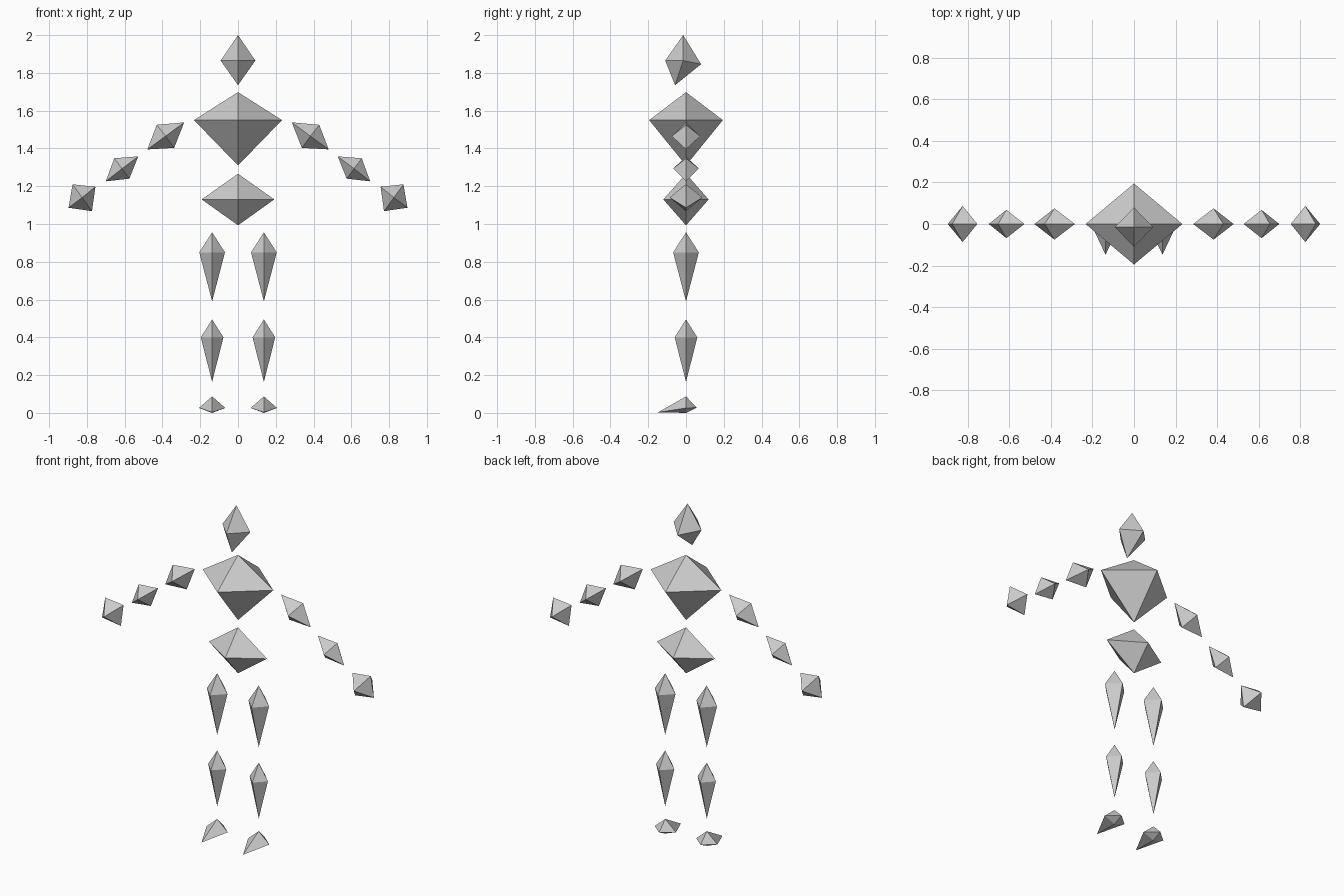
import bpy
import bmesh
from mathutils import Vector

cube = bpy.data.objects.get("Cube")
if cube:
    bpy.data.objects.remove(cube, do_unlink=True)

grey = bpy.data.materials.new("plain grey")
grey.use_nodes = True
colour = (0.6, 0.6, 0.6, 1)
grey.diffuse_color = colour
grey.node_tree.nodes["Principled BSDF"].inputs["Base Color"].default_value = colour


def octahedron(name, poles, ring, mirror=False):
    """Two poles joined to a ring of four corners, all faces flat."""
    sides = (("left_", 1), ("right_", -1)) if mirror else (("", 1),)
    for prefix, sign in sides:
        bm = bmesh.new()
        place = lambda p: bm.verts.new(Vector((sign * p[0], p[1], p[2])))
        ends = [place(p) for p in poles]
        corners = [place(p) for p in ring]
        for end in ends:
            for i, corner in enumerate(corners):
                bm.faces.new((end, corner, corners[(i + 1) % len(corners)]))
        bmesh.ops.recalc_face_normals(bm, faces=bm.faces)
        mesh = bpy.data.meshes.new(prefix + name)
        bm.to_mesh(mesh)
        bm.free()
        mesh.materials.append(grey)
        bpy.context.collection.objects.link(bpy.data.objects.new(prefix + name, mesh))


def upright(name, x, bottom, middle, top, width, depth, mirror=False):
    """Vertical gem with a level waist."""
    ring = [(x + width, 0, middle), (x, depth, middle),
            (x - width, 0, middle), (x, -depth, middle)]
    octahedron(name, [(x, 0, top), (x, 0, bottom)], ring, mirror)


def arm_gem(name, inner, upper, outer, lower, depth):
    """Tilted gem: four corners in the x-z plane, poles front and back."""
    ring = [(x, 0, z) for x, z in (inner, upper, outer, lower)]
    centre = sum((Vector(p) for p in ring), Vector()) / len(ring)
    offset = Vector((0, depth, 0))
    octahedron(name, [centre - offset, centre + offset], ring, True)


# Head, tilted slightly forward
octahedron("head", [(0, -0.015, 2.0), (0, -0.058, 1.735)],
           [(0.092, -0.015, 1.865), (0, 0.08, 1.846),
            (-0.092, -0.015, 1.865), (0, -0.11, 1.866)])

# Torso
upright("chest", 0, 1.31, 1.55, 1.698, 0.233, 0.195)
upright("pelvis", 0, 0.993, 1.13, 1.266, 0.192, 0.12)

# Legs
upright("thigh", 0.137, 0.59, 0.85, 0.956, 0.068, 0.068, True)
upright("shin", 0.137, 0.164, 0.40, 0.495, 0.06, 0.06, True)

# Feet, with long toes pointing forward
octahedron("foot", [(0.137, 0, 0.087), (0.137, 0, 0)],
           [(0.207, 0, 0.026), (0.137, 0.058, 0.028),
            (0.067, 0, 0.026), (0.137, -0.148, 0.003)], True)

# Arms
arm_gem("upper_arm", (0.285, 1.538), (0.43, 1.525), (0.48, 1.395), (0.338, 1.403), 0.075)
arm_gem("forearm", (0.528, 1.358), (0.655, 1.348), (0.70, 1.226), (0.575, 1.24), 0.068)
arm_gem("hand", (0.755, 1.197), (0.876, 1.21), (0.897, 1.086), (0.773, 1.068), 0.087)
